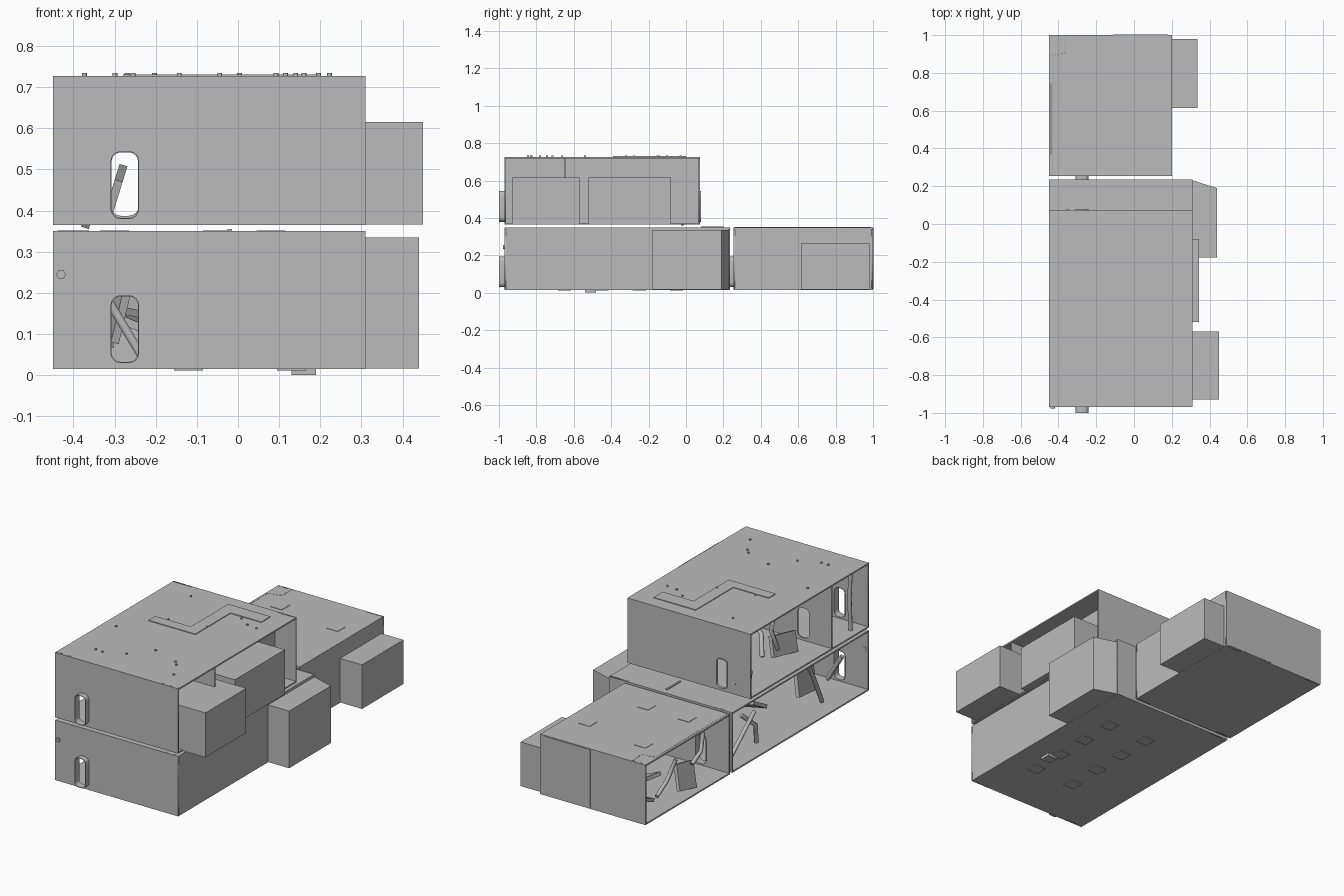
import bpy, math, random
from mathutils import Vector

if "Cube" in bpy.data.objects:
    bpy.data.objects.remove(bpy.data.objects["Cube"])

# Single flat colour
grey = bpy.data.materials.new("neutral_grey")
grey.use_nodes = True
GREY = (0.5, 0.5, 0.5, 1)
grey.diffuse_color = GREY
grey.node_tree.nodes["Principled BSDF"].inputs["Base Color"].default_value = GREY

T = 0.008               # wall thickness
LEFT = -0.45            # open side of every module
WIN_X, WIN_W, WIN_H = -0.275, 0.07, 0.165


def prism(name, outline, z0, z1):
    """Extrude a flat outline upwards."""
    n = len(outline)
    verts = [(x, y, z) for z in (z0, z1) for x, y in outline]
    faces = [list(range(n))[::-1], list(range(n, 2 * n))]
    faces += [(i, (i + 1) % n, (i + 1) % n + n, i + n) for i in range(n)]
    mesh = bpy.data.meshes.new(name)
    mesh.from_pydata(verts, [], faces)
    mesh.materials.append(grey)
    ob = bpy.data.objects.new(name, mesh)
    bpy.context.collection.objects.link(ob)
    return ob


def box(name, x0, x1, y0, y1, z0, z1):
    return prism(name, [(x0, y0), (x1, y0), (x1, y1), (x0, y1)], z0, z1)


def tilted(name, centre, size, turn):
    """Loose board resting at an angle."""
    a, b, c = (s / 2 for s in size)
    ob = box(name, -a, a, -b, b, -c, c)
    ob.location, ob.rotation_euler = centre, turn
    return ob


def to_mesh(curve, name):
    ob = bpy.data.objects.new(name, curve)
    curve.materials.append(grey)
    bpy.context.collection.objects.link(ob)
    bpy.ops.object.select_all(action='DESELECT')
    ob.select_set(True)
    bpy.context.view_layer.objects.active = ob
    bpy.ops.object.convert(target='MESH')
    return bpy.context.object


def rounded(cx, cz, w, h, r):
    """Rounded rectangle outline."""
    pts = []
    for k, (sx, sz) in enumerate([(1, 1), (-1, 1), (-1, -1), (1, -1)]):
        for i in range(5):
            a = math.pi / 2 * (k + i / 4)
            pts.append((cx + sx * (w / 2 - r) + r * math.cos(a),
                        cz + sz * (h / 2 - r) + r * math.sin(a)))
    return pts


def plate(name, loops, y0, y1):
    """Upright plate facing front, inner loops become holes."""
    curve = bpy.data.curves.new(name, 'CURVE')
    curve.dimensions, curve.fill_mode = '2D', 'BOTH'
    curve.extrude = (y1 - y0) / 2
    for loop in loops:
        s = curve.splines.new('POLY')
        s.points.add(len(loop) - 1)
        for p, (x, z) in zip(s.points, loop):
            p.co = (x, z, 0, 1)
        s.use_cyclic_u = True
    ob = to_mesh(curve, name)
    ob.rotation_euler.x = math.pi / 2
    ob.location.y = (y0 + y1) / 2
    return ob


def pipe(name, pts, r=0.009):
    curve = bpy.data.curves.new(name, 'CURVE')
    curve.dimensions, curve.bevel_depth = '3D', r
    curve.bevel_resolution, curve.use_fill_caps = 1, True
    s = curve.splines.new('POLY')
    s.points.add(len(pts) - 1)
    for p, co in zip(s.points, pts):
        p.co = (*co, 1)
    return to_mesh(curve, name)


def end_wall(name, x1, y, z0, z1, window=True):
    """End wall, usually with a rounded doorway."""
    loops = [[(LEFT, z0), (x1, z0), (x1, z1), (LEFT, z1)]]
    if window:
        loops.append(rounded(WIN_X, z0 + 0.097, WIN_W, WIN_H, 0.025))
    plate(name, loops, y, y + T)


def door_frame(name, y0, y1, z0):
    plate(name, [rounded(WIN_X, z0 + 0.097, WIN_W, WIN_H, 0.025),
                 rounded(WIN_X, z0 + 0.097, WIN_W - 0.006, WIN_H - 0.006, 0.022)], y0, y1)


def module(name, x1, y0, y1, z0, z1, wall_x, back_window=True):
    """Room shell with an open left side."""
    box(name + "_floor", LEFT, x1, y0, y1, z0, z0 + T)
    box(name + "_roof", LEFT, x1, y0, y1, z1 - T, z1)
    box(name + "_side_wall", wall_x - T, wall_x, y0 + T, y1 - T, z0 + T, z1 - T)
    end_wall(name + "_front_wall", x1, y0, z0, z1)
    end_wall(name + "_back_wall", x1, y1 - T, z0, z1, back_window)


module("lower", 0.31, -0.97, 0.235, 0.015, 0.35, 0.31)
module("upper", 0.31, -0.97, 0.075, 0.365, 0.727, 0.18)
module("rear", 0.2, 0.255, 1.0, 0.015, 0.35, 0.2, False)
end_wall("upper_partition", 0.31, -0.65, 0.373, 0.719)

# Doorway frames
for name, y0, y1, z0 in [("lower_front", -1.0, -0.96, 0.015), ("upper_front", -1.0, -0.96, 0.365),
                         ("lower_link", 0.225, 0.265, 0.015), ("upper_back", 0.065, 0.08, 0.365)]:
    door_frame(name + "_door_frame", y0, y1, z0)

# Side bays
box("upper_front_bay", 0.17, 0.45, -0.93, -0.57, 0.366, 0.615)
box("upper_back_bay", 0.17, 0.345, -0.52, -0.08, 0.366, 0.615)
box("rear_bay", 0.19, 0.335, 0.615, 0.98, 0.016, 0.262)
prism("lower_corner_bay", [(0.3, -0.178), (0.44, -0.178), (0.44, 0.19), (0.3, 0.234)], 0.016, 0.335)

# Roof strips and hatches
box("roof_strip_front", -0.28, -0.06, -0.39, -0.33, 0.726, 0.731)
box("roof_strip_middle", -0.06, 0.01, -0.39, 0.0, 0.726, 0.731)
box("roof_strip_back", 0.01, 0.2, -0.08, 0.0, 0.726, 0.731)
for i, (x, y) in enumerate([(-0.3, 0.42), (-0.05, 0.42), (-0.3, 0.8), (0.08, 0.75)]):
    box(f"rear_hatch_{i}", x - 0.035, x + 0.035, y - 0.035, y + 0.035, 0.349, 0.352)
box("roof_pipe_cover", -0.025, -0.015, 0.08, 0.2, 0.349, 0.355)

# Underside hatches and drain
for i in range(4):
    for j in range(2):
        y = -0.65 + 0.2 * i
        x = -0.12 + 0.25 * j
        box(f"floor_hatch_{i}_{j}", x - 0.035, x + 0.035, y - 0.035, y + 0.035, 0.011, 0.016)
box("floor_drain", 0.13, 0.19, -0.54, -0.48, 0.0, 0.016)

# Roof bolts
random.seed(4)
for i in range(14):
    x, y = random.uniform(-0.42, 0.28), random.uniform(-0.93, 0.04)
    pipe(f"roof_bolt_{i}", [(x, y, 0.725), (x, y, 0.734)], 0.006)
pipe("front_bolt", [(-0.43, -0.978, 0.245), (-0.43, -0.96, 0.245)], 0.012)

# Back door panel on the rear module, and corner trim
box("back_door_panel", -0.11, 0.18, 0.997, 1.002, 0.02, 0.345)
pipe("rear_roof_pipe", [(-0.435, 0.26, 0.346), (-0.435, 0.89, 0.346),
                        (-0.365, 0.91, 0.346), (-0.365, 0.99, 0.346)], 0.006)

# Loose furniture boards
for i, (c, s, t) in enumerate([
        ((-0.3, -0.43, 0.44), (0.02, 0.2, 0.11), (0.2, 0.3, 0)),
        ((-0.35, 0.0, 0.43), (0.02, 0.12, 0.1), (0.6, 0.3, 0)),
        ((-0.3, -0.62, 0.16), (0.02, 0.2, 0.13), (0.2, 0.2, 0.2)),
        ((-0.25, -0.2, 0.18), (0.14, 0.12, 0.02), (0.5, 0.2, 0)),
        ((-0.38, 0.55, 0.1), (0.02, 0.14, 0.14), (0.2, 0.3, 0)),
        ((-0.28, 0.75, 0.14), (0.1, 0.12, 0.02), (0.1, 0.4, 0)),
        ((-0.35, 0.9, 0.1), (0.1, 0.1, 0.02), (0.4, 0.1, 0))]):
    tilted(f"loose_board_{i}", c, s, t)

# Loose interior pipes
for i, pts in enumerate([
        [(-0.4, -0.88, 0.37), (-0.4, -0.87, 0.55), (-0.4, -0.88, 0.7)],
        [(-0.35, -0.28, 0.67), (-0.35, -0.25, 0.6), (-0.35, -0.31, 0.47)],
        [(-0.4, -0.1, 0.52), (-0.36, -0.15, 0.62), (-0.3, -0.2, 0.62)],
        [(-0.35, -0.58, 0.27), (-0.35, -0.62, 0.2), (-0.35, -0.7, 0.03)],
        [(-0.32, -0.92, 0.19), (-0.23, -0.92, 0.04)],
        [(-0.35, -0.12, 0.02), (-0.36, -0.1, 0.13), (-0.32, -0.03, 0.2)],
        [(-0.38, 0.15, 0.05), (-0.38, 0.02, 0.16), (-0.35, -0.1, 0.2)],
        [(-0.4, 0.42, 0.3), (-0.4, 0.44, 0.2), (-0.4, 0.52, 0.16)],
        [(-0.4, 0.66, 0.24), (-0.36, 0.68, 0.12), (-0.38, 0.8, 0.08)]]):
    pipe(f"loose_pipe_{i}", pts, 0.012)
